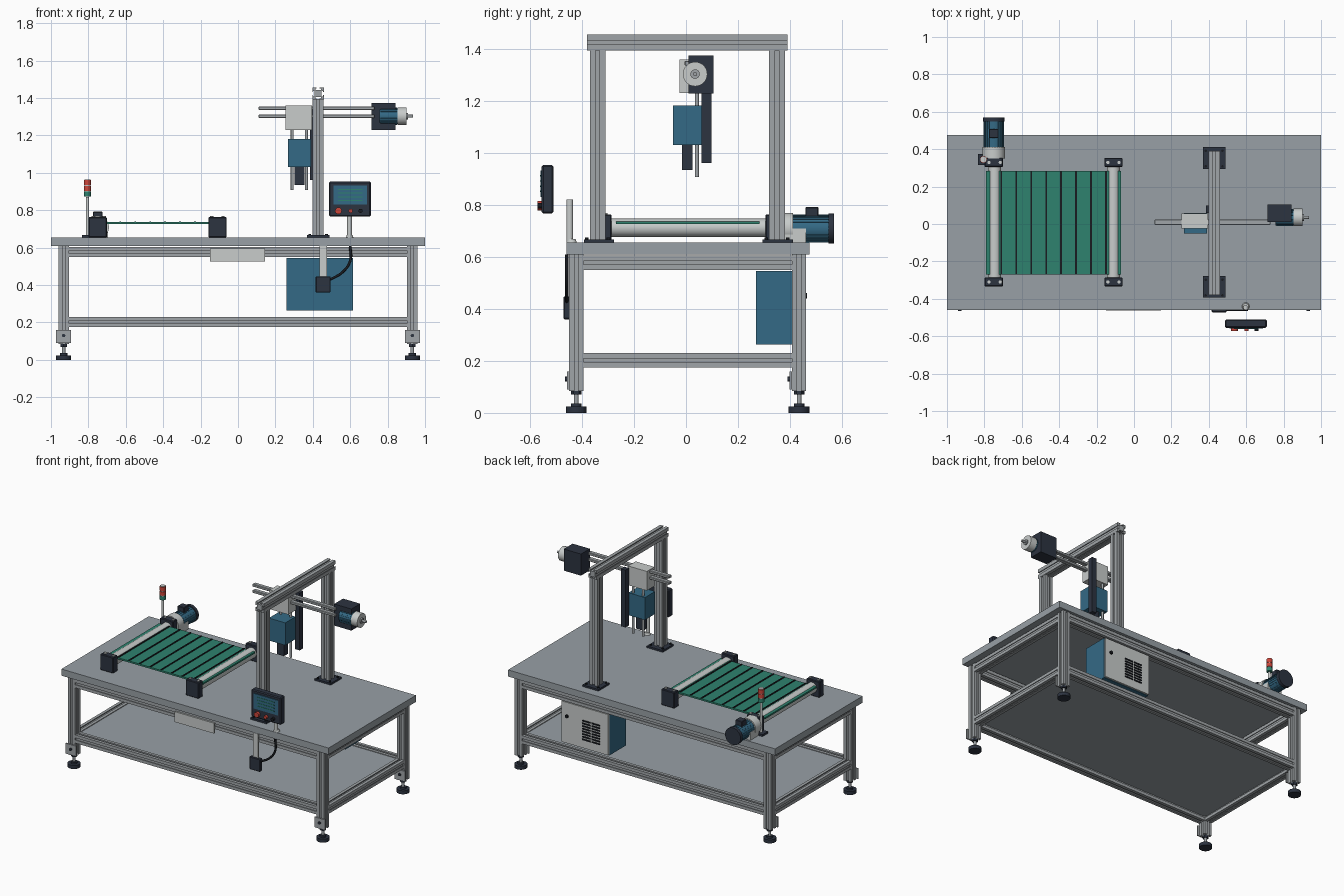
import bpy, bmesh, math
from mathutils import Matrix, Vector

if "Cube" in bpy.data.objects:
    bpy.data.objects.remove(bpy.data.objects["Cube"], do_unlink=True)


def material(name, *rgb):
    lin = [((c / 255 + 0.055) / 1.055) ** 2.4 for c in rgb] + [1]
    m = bpy.data.materials.new(name)
    m.use_nodes = True
    m.diffuse_color = lin
    m.node_tree.nodes["Principled BSDF"].inputs["Base Color"].default_value = lin
    return m


STEEL = material("table grey", 152, 160, 166)
ALU = material("aluminium", 160, 165, 168)
PALE = material("pale grey", 200, 204, 203)
BLUE = material("steel blue", 52, 106, 134)
GREEN = material("belt green", 46, 130, 110)
DARK = material("dark navy", 44, 51, 64)
BLACK = material("black", 24, 27, 32)
RED = material("red", 205, 70, 58)

TURN = {"x": Matrix.Rotation(math.pi / 2, 4, "Y"),
        "y": Matrix.Rotation(-math.pi / 2, 4, "X"),
        "z": Matrix.Identity(4)}
made = []


def finish(name, bm, mat):
    bmesh.ops.recalc_face_normals(bm, faces=bm.faces)
    me = bpy.data.meshes.new(name)
    bm.to_mesh(me)
    bm.free()
    me.materials.append(mat)
    ob = bpy.data.objects.new(name, me)
    bpy.context.collection.objects.link(ob)
    made.append(ob)
    return ob


def box(name, xs, ys, zs, mat, bevel=0):
    """Box from its limits on each axis."""
    bm = bmesh.new()
    bmesh.ops.create_cube(bm, size=1)
    for v in bm.verts:
        v.co = [lim[0] if c < 0 else lim[1] for c, lim in zip(v.co, (xs, ys, zs))]
    if bevel:
        bmesh.ops.bevel(bm, geom=bm.edges[:], offset=bevel, segments=1, affect="EDGES")
    return finish(name, bm, mat)


def around(c, half):
    return (c - half, c + half)


def cyl(name, axis, centre, length, r, mat, r2=None, sides=32):
    bm = bmesh.new()
    bmesh.ops.create_cone(bm, cap_ends=True, segments=sides, radius1=r,
                          radius2=r if r2 is None else r2, depth=length)
    bm.transform(Matrix.Translation(centre) @ TURN[axis])
    return finish(name, bm, mat)


def beam(name, axis, centre, length, size):
    """Aluminium extrusion with a T-slot on each side."""
    side = [(.5, .5), (.13, .5), (.13, .42), (.24, .42), (.24, .3),
            (-.24, .3), (-.24, .42), (-.13, .42), (-.13, .5)]
    bm = bmesh.new()
    ring = []
    for k in range(4):
        rot = Matrix.Rotation(k * math.pi / 2, 3, "Z")
        for x, y in side:
            ring.append(bm.verts.new(rot @ Vector((x * size, y * size, -length / 2))))
    face = bm.faces.new(ring)
    ext = bmesh.ops.extrude_face_region(bm, geom=[face])["geom"]
    top = [g for g in ext if isinstance(g, bmesh.types.BMVert)]
    bmesh.ops.translate(bm, vec=(0, 0, length), verts=top)
    bm.transform(Matrix.Translation(centre) @ TURN[axis])
    return finish(name, bm, ALU)


def fins(name, axis, centre, length, r, mat, count=20):
    """Cooling ribs around a motor body."""
    bm = bmesh.new()
    for k in range(count):
        m = (Matrix.Rotation(k * math.tau / count, 4, "Z") @ Matrix.Translation((r, 0, 0))
             @ Matrix.Diagonal((.008, .004, length, 1)))
        bmesh.ops.create_cube(bm, size=1, matrix=m)
    bm.transform(Matrix.Translation(centre) @ TURN[axis])
    return finish(name, bm, mat)


# Table frame
LEG_X, FRONT, BACK = .932, -.422, .435
box("table_top", (-1, 1), (-.46, .475), (.61, .655), STEEL)
box("lower_shelf", (-.92, .92), (-.41, .42), (.21, .226), STEEL)
for y in (FRONT, BACK):
    for z in (.577, .203):
        beam("long_rail", "x", (0, y, z), 1.81, .055)
    for x in (-LEG_X, LEG_X):
        beam("leg", "z", (x, y, .3475), .525, .055)
        box("foot_bracket", around(x, .04), (y - .036, y - .027), (.09, .16), ALU)
        cyl("bracket_bolt", "y", (x, y - .039, .13), .01, .009, DARK, sides=16)
        cyl("foot_pad", "z", (x, y, .012), .024, .04, DARK)
        cyl("foot_collar", "z", (x, y, .03), .012, .02, DARK)
        cyl("foot_rod", "z", (x, y, .055), .07, .009, ALU, sides=16)
        cyl("foot_nut", "z", (x, y, .077), .014, .02, DARK, sides=6)
for x in (-LEG_X, LEG_X):
    for z in (.577, .203):
        beam("cross_rail", "y", (x, (FRONT + BACK) / 2, z), .802, .055)
box("name_plate", (-.15, .145), (-.463, -.452), (.525, .595), PALE)

# Electrical cabinet
box("cabinet_body", (.26, .615), (.27, .445), (.263, .545), BLUE)
box("cabinet_door", (.263, .612), (.445, .457), (.266, .542), PALE)
for row in range(8):
    for x in (.355, .425):
        box("door_vent", around(x, .03), (.457, .462), around(.325 + row * .018, .0045), BLACK)
cyl("door_lock", "y", (.57, .46, .45), .012, .011, BLACK, sides=16)

# Gantry
GX = .428
for y in (-.34, .35):
    beam("gantry_post", "z", (GX, y, 1.025), .74, .06)
    box("gantry_base", around(GX, .06), around(y + (.003 if y > 0 else .005), .058),
        (.655, .667), DARK)
    for dx in (-.045, .045):
        for dy in (-.042, .042):
            cyl("base_bolt", "z", (GX + dx, y + dy, .67), .008, .007, BLACK, sides=12)
beam("gantry_beam", "y", (GX, .005, 1.424), .77, .062)

# Horizontal arm and its drive
for z in (1.345, 1.303):
    box("arm_rod", (.11, .73), (-.005, .024), around(z, .009), ALU, .003)
box("arm_drive_housing", (.713, .842), (.01, .105), (1.228, 1.374), DARK)
cyl("arm_motor", "x", (.806, .035, 1.303), .098, .042, BLUE)
fins("arm_motor_fins", "x", (.806, .035, 1.303), .09, .042, BLUE)
cyl("arm_motor_cap", "x", (.877, .035, 1.303), .048, .047, PALE)
cyl("arm_motor_shaft", "x", (.918, .035, 1.303), .036, .008, ALU, sides=16)
cyl("arm_motor_boss", "x", (.904, .035, 1.303), .008, .018, ALU)

# Vertical tool head
box("slide_block", (.255, .395), (-.025, .055), (1.23, 1.36), PALE)
box("tool_body", (.266, .389), (-.05, .06), (1.03, 1.182), BLUE)
box("tool_tip", (.302, .356), (-.016, .025), (.935, 1.03), DARK)
box("tool_column", (.385, .42), (.06, .098), (.962, 1.35), DARK)
for x in (.29, .366):
    cyl("tool_rod", "z", (x, .042, 1.08), .345, .008, ALU, sides=16)

# Conveyor
box("belt", (-.79, -.07), (-.27, .283), (.726, .737), GREEN)
for k in range(8):
    box("belt_cleat", around(-.71 + k * .08, .0045), (-.268, .281), (.735, .741), BLACK)
for x in (-.745, -.11):
    cyl("roller", "y", (x, .005, .712), .6, .035, PALE)
    for y in (-.31, .329):
        box("bearing_block", around(x - (.005 if x < -.5 else 0), .049), around(y, .024),
            (.655, .763), DARK, .004)
        for dx in (-.03, .03):
            cyl("bearing_bolt", "z", (x + dx, y, .764), .008, .009, PALE, sides=12)

# Conveyor motor
MX, MZ = -.75, .709
cyl("gearbox", "y", (MX, .381, MZ), .06, .06, PALE)
box("gearbox_foot", around(MX, .055), (.37, .462), (.655, .71), PALE)
cyl("motor_body", "y", (MX, .48, MZ), .145, .051, BLUE)
fins("motor_fins", "y", (MX, .48, MZ), .135, .05, BLUE, 24)
cyl("motor_fan_cover", "y", (MX, .559, MZ), .022, .058, DARK)
box("terminal_box", around(MX, .025), around(.484, .025), (.75, .792), DARK, .003)

# Signal tower
SX, SY = -.805, .345
box("tower_base", around(SX, .03), around(SY, .03), (.655, .668), DARK)
cyl("tower_pole", "z", (SX, SY, .765), .21, .008, PALE, sides=16)
for k, mat in enumerate((GREEN, RED, RED)):
    cyl("tower_lamp", "z", (SX, SY, .886 + k * .031), .026, .019, mat)
    cyl("tower_ring", "z", (SX, SY, .9 + k * .031), .006, .016, PALE)

# Control panel on its pole
box("panel_housing", (.487, .71), (-.555, -.51), (.767, .953), DARK, .006)
box("panel_screen", (.51, .69), (-.56, -.553), (.83, .932), BLUE)
for k in range(4):
    box("screen_line", (.535, .665), (-.562, -.559), around(.852 + k * .02, .0025), GREEN)
for x, r, mat in ((.537, .018, RED), (.602, .011, RED), (.655, .011, BLACK)):
    cyl("panel_button", "y", (x, -.562, .797), .018, r, mat, sides=24)
cyl("panel_pole", "z", (.597, -.447, .735), .17, .013, PALE)
cyl("pole_foot", "z", (.597, -.44, .662), .014, .02, PALE, r2=.015)

# Switch box, hanger and cable
box("switch_hanger", (.437, .475), (-.462, -.452), (.44, .61), PALE)
box("switch_box", (.415, .495), (-.472, -.445), (.36, .447), DARK, .004)
cu = bpy.data.curves.new("panel_cable", "CURVE")
cu.dimensions = "3D"
cu.bevel_depth = .007
cu.bevel_resolution = 2
path = [(.6, .61), (.6, .53), (.56, .47), (.485, .425)]
sp = cu.splines.new("BEZIER")
sp.bezier_points.add(len(path) - 1)
for p, (x, z) in zip(sp.bezier_points, path):
    p.co = (x, -.459, z)
    p.handle_left_type = p.handle_right_type = "AUTO"
cu.materials.append(BLACK)
bpy.context.collection.objects.link(bpy.data.objects.new("panel_cable", cu))

# Smooth the round parts, keep edges sharp
bpy.ops.object.select_all(action="DESELECT")
for ob in made:
    ob.select_set(True)
bpy.context.view_layer.objects.active = made[0]
bpy.ops.object.shade_smooth_by_angle(angle=math.radians(35))
